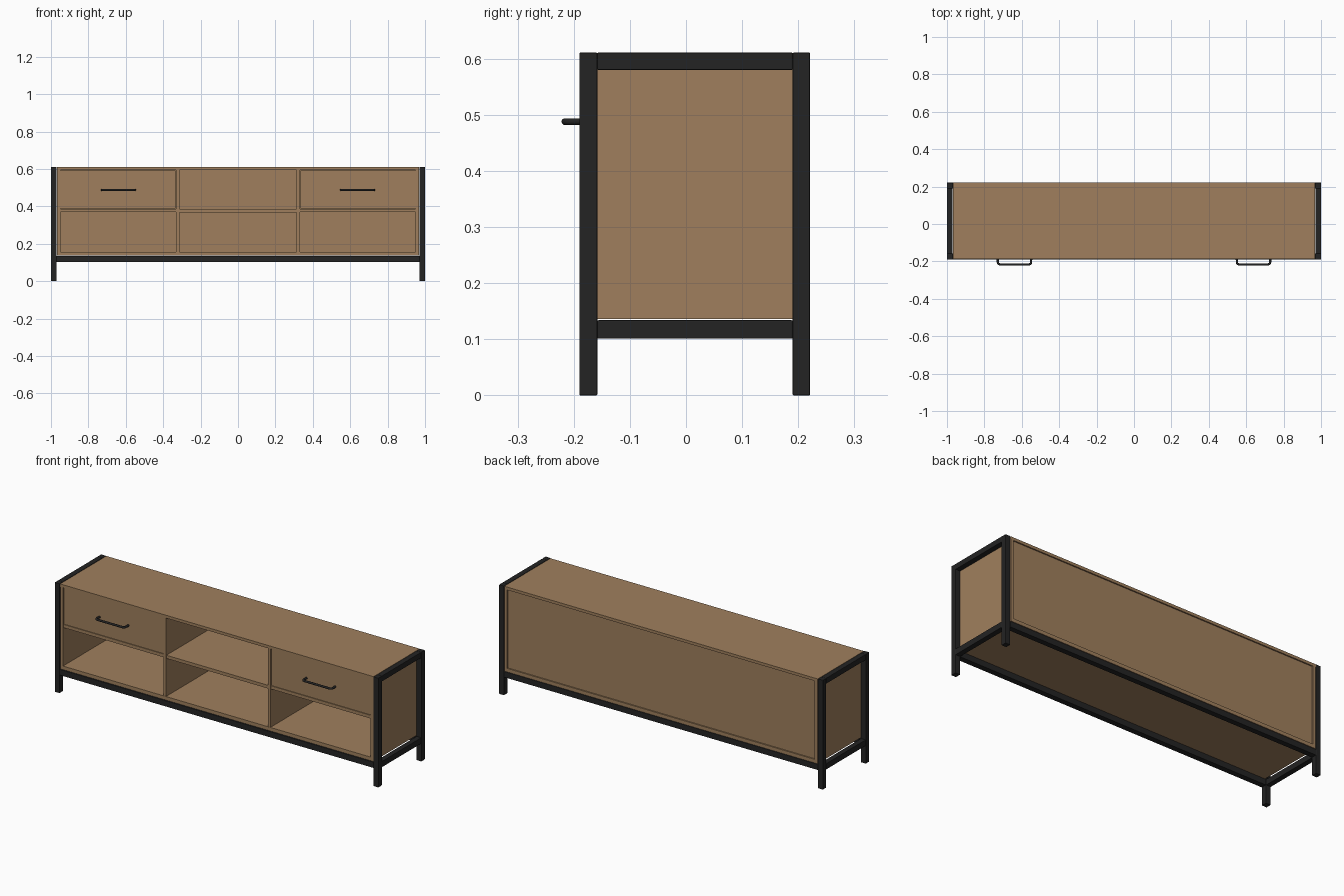
import bpy, bmesh, math
from mathutils import Vector

if "Cube" in bpy.data.objects:
    bpy.data.objects.remove(bpy.data.objects["Cube"])


def material(name, rgb):
    m = bpy.data.materials.new(name)
    m.diffuse_color = (*rgb, 1)
    m.use_nodes = True
    m.node_tree.nodes["Principled BSDF"].inputs["Base Color"].default_value = m.diffuse_color
    return m


wood = material("warm wood", (0.35, 0.213, 0.11))
metal = material("black metal", (0.017, 0.017, 0.017))


def box(name, x, y, z, mat, bevel=0.0):
    """Box from (min, max) ranges on each axis."""
    bm = bmesh.new()
    bmesh.ops.create_cube(bm, size=1)
    for v in bm.verts:
        v.co = Vector([r[0] + (c + 0.5) * (r[1] - r[0]) for r, c in zip((x, y, z), v.co)])
    me = bpy.data.meshes.new(name)
    bm.to_mesh(me)
    bm.free()
    me.materials.append(mat)
    ob = bpy.data.objects.new(name, me)
    bpy.context.collection.objects.link(ob)
    if bevel:
        b = ob.modifiers.new("soft edge", "BEVEL")
        b.width = bevel
        b.segments = 2
    return ob


def side_range(s, a, b):
    return tuple(sorted((s * a, s * b)))


FRONT, BACK = -0.187, 0.221       # wooden body depth
LEG_F, LEG_B = (-0.19, -0.158), (0.19, 0.221)
RAIL_Z = (0.101, 0.134)

# metal end frames
for s, side in ((-1, "left"), (1, "right")):
    fx = side_range(s, 0.97, 1.0)
    box(f"{side}_front_leg", fx, LEG_F, (0, 0.611), metal, 0.002)
    box(f"{side}_back_leg", fx, LEG_B, (0, 0.611), metal, 0.002)
    box(f"{side}_top_rail", fx, (-0.158, 0.19), (0.58, 0.611), metal, 0.002)
    box(f"{side}_bottom_rail", fx, (-0.158, 0.19), RAIL_Z, metal, 0.002)

# long metal rails under the body
box("front_rail", (-0.97, 0.97), LEG_F, RAIL_Z, metal, 0.002)
box("back_rail", (-0.97, 0.97), LEG_B, RAIL_Z, metal, 0.002)

# wooden carcass
box("top_panel", (-0.968, 0.968), (FRONT, BACK), (0.594, 0.61), wood)
box("bottom_panel", (-0.967, 0.967), (FRONT, BACK), (0.136, 0.156), wood)
box("back_panel", (-0.95, 0.95), (0.2, 0.214), (0.156, 0.594), wood)
for s, side in ((-1, "left"), (1, "right")):
    box(f"{side}_side_panel", side_range(s, 0.95, 0.967), (FRONT, BACK), (0.156, 0.594), wood)
    box(f"{side}_divider", side_range(s, 0.314, 0.331), (FRONT + 0.002, 0.2), (0.156, 0.594), wood)
    box(f"{side}_shelf", side_range(s, 0.331, 0.95), (FRONT + 0.004, 0.2), (0.369, 0.387), wood)
    box(f"{side}_drawer_front", side_range(s, 0.333, 0.948), (FRONT + 0.005, -0.164), (0.389, 0.592), wood)
box("middle_shelf", (-0.314, 0.314), (FRONT + 0.004, 0.2), (0.367, 0.385), wood)


def handle(name, cx):
    """Bent round bar with rounded corners."""
    hw, y0, y1, r = 0.089, -0.178, -0.216, 0.012
    pts = [(-hw, y0)]
    for sx, start in ((-1, math.pi), (1, 1.5 * math.pi)):
        for i in range(6):
            a = start + i / 5 * math.pi / 2
            pts.append((sx * (hw - r) + r * math.cos(a), y1 + r + r * math.sin(a)))
    pts.append((hw, y0))
    cu = bpy.data.curves.new(name, "CURVE")
    cu.dimensions = "3D"
    cu.bevel_depth = 0.006
    cu.bevel_resolution = 3
    cu.use_fill_caps = True
    sp = cu.splines.new("POLY")
    sp.points.add(len(pts) - 1)
    for p, (x, y) in zip(sp.points, pts):
        p.co = (cx + x, y, 0.488, 1)
    cu.materials.append(metal)
    ob = bpy.data.objects.new(name, cu)
    bpy.context.collection.objects.link(ob)


# drawer handles
handle("left_handle", -0.639)
handle("right_handle", 0.639)
